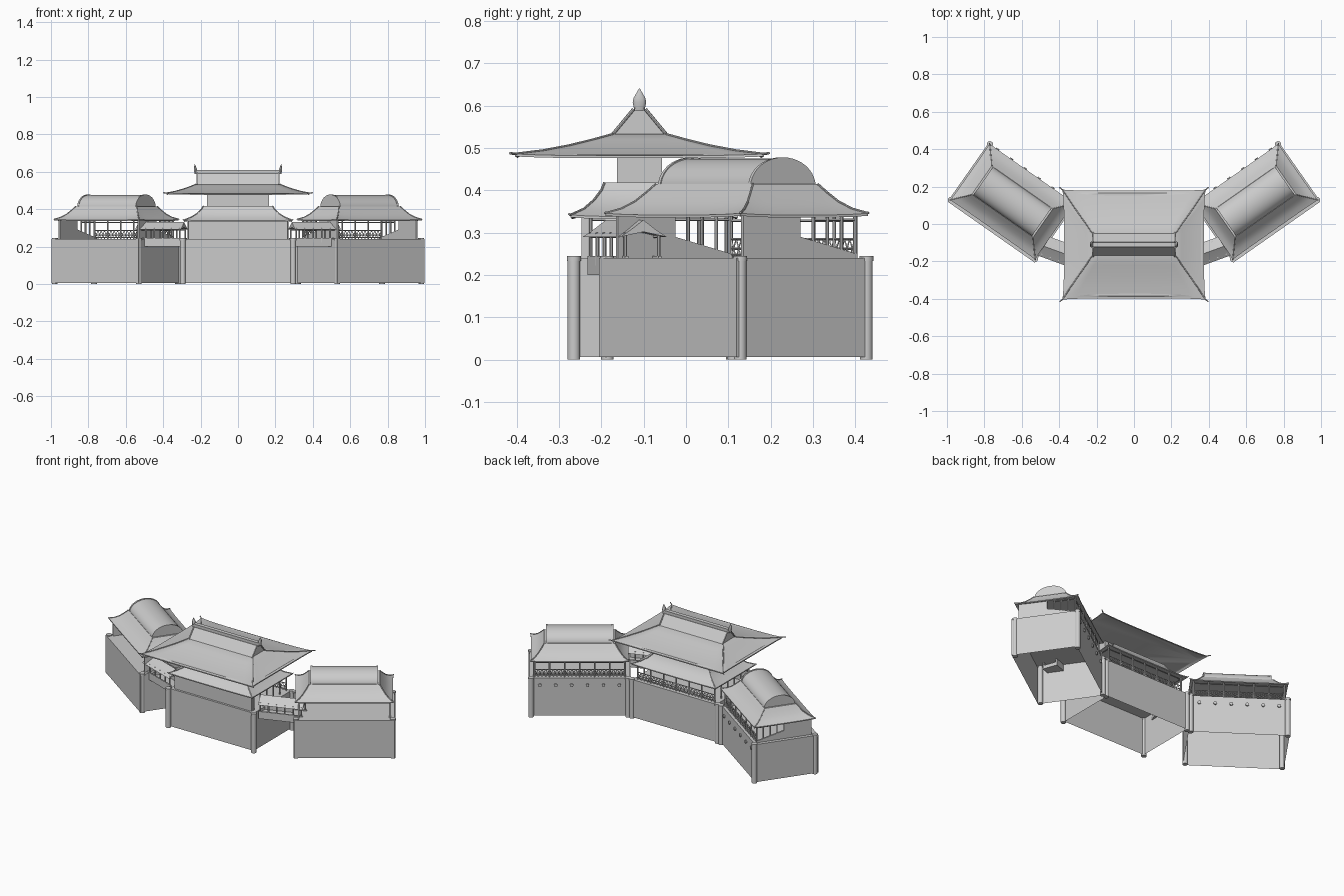
import bpy, bmesh, math
from mathutils import Matrix, Vector

if "Cube" in bpy.data.objects:
    bpy.data.objects.remove(bpy.data.objects["Cube"])

I = Matrix.Identity(4)


def finish(name, bm, M=I, smooth=False):
    bmesh.ops.recalc_face_normals(bm, faces=bm.faces)
    me = bpy.data.meshes.new(name)
    bm.to_mesh(me)
    bm.free()
    ob = bpy.data.objects.new(name, me)
    bpy.context.collection.objects.link(ob)
    ob.matrix_world = M
    if smooth:
        bpy.ops.object.select_all(action='DESELECT')
        ob.select_set(True)
        bpy.context.view_layer.objects.active = ob
        bpy.ops.object.shade_smooth_by_angle(angle=math.radians(35))
    return ob


def box(name, x0, x1, y0, y1, z0, z1, M=I, open_bottom=False):
    bm = bmesh.new()
    S = Matrix.Diagonal((x1 - x0, y1 - y0, z1 - z0, 1))
    T = Matrix.Translation(((x0 + x1) / 2, (y0 + y1) / 2, (z0 + z1) / 2))
    bmesh.ops.create_cube(bm, size=1, matrix=T @ S)
    if open_bottom:
        low = min(bm.faces, key=lambda f: f.calc_center_median().z)
        bmesh.ops.delete(bm, geom=[low], context='FACES_ONLY')
    return finish(name, bm, M)


def add_rod(bm, a, b, r, seg=6):
    a, b = Vector(a), Vector(b)
    R = (b - a).to_track_quat('Z', 'Y').to_matrix().to_4x4()
    bmesh.ops.create_cone(bm, cap_ends=True, segments=seg, radius1=r, radius2=r,
                          depth=(b - a).length, matrix=Matrix.Translation((a + b) / 2) @ R)


def columns(name, pts, M=I, r=0.015, top=0.245):
    bm = bmesh.new()
    for x, y in pts:
        add_rod(bm, (x, y, 0), (x, y, top - 0.006), r, 20)
        add_rod(bm, (x, y, top - 0.012), (x, y, top), r * 1.1, 20)
    finish(name, bm, M, True)


def prism(name, prof, x0, x1, M=I):
    # y-z profile extruded along x
    bm = bmesh.new()
    rings = [[bm.verts.new((x, y, z)) for y, z in prof] for x in (x0, x1)]
    n = len(prof)
    for i in range(n):
        j = (i + 1) % n
        bm.faces.new((rings[0][i], rings[0][j], rings[1][j], rings[1][i]))
    bm.faces.new(rings[0])
    bm.faces.new(rings[1][::-1])
    return finish(name, bm, M, True)


def hip_roof(name, prof, M=I, lift=0.004, flare=0.015, n=12, thick=0.006, inset=0.04, tip=0.006):
    # curved skirt roof: prof lists (half x, half y, z) from eave to top
    bm = bmesh.new()
    ex, ey, ez = prof[0]
    rows = [(ex - inset, ey - inset, ez + 0.004, 0), (ex, ey, ez - thick, 1)]
    rows += [(a, b, z, (1 - i / (len(prof) - 1)) ** 2) for i, (a, b, z) in enumerate(prof)]
    rings, corners = [], []
    for hx, hy, z, k in rows:
        pts = []
        for s in range(4):
            for i in range(n):
                t = -1 + 2 * i / n
                f = 1 + flare * k * abs(t) ** 6
                u = [(t, -1), (1, t), (-t, 1), (-1, -t)][s]
                pts.append((u[0] * hx * f, u[1] * hy * f, z + lift * k * abs(t) ** 4))
        rings.append([bm.verts.new(p) for p in pts])
        corners.append([Vector(pts[s * n]) for s in range(4)])
    for a, b in zip(rings, rings[1:]):
        for i in range(4 * n):
            j = (i + 1) % (4 * n)
            bm.faces.new((a[i], a[j], b[j], b[i]))
    bm.faces.new(rings[0])
    bm.faces.new(rings[-1])
    finish(name, bm, M, True)
    # raised hip ridges running out to the tips
    bm = bmesh.new()
    for s in range(4):
        path = [c[s] for c in corners[2:]]
        d = Vector((path[0].x, path[0].y, 0)).normalized()
        path.insert(0, path[0] + d * tip + Vector((0, 0, 0.002)))
        for a, b in zip(path, path[1:]):
            add_rod(bm, a, b, 0.003, 8)
    finish(name + "_hip_ridges", bm, M, True)


def gallery(name, a, b, n, M=I, z0=0.24, z1=0.34, rail=0.285, lattice=True):
    # posts, with an optional latticed balustrade, between two floor points
    bm = bmesh.new()
    P = [Vector((*a, 0)).lerp(Vector((*b, 0)), i / n) for i in range(n + 1)]
    Z = lambda p, z: (p.x, p.y, z)
    for p in P:
        add_rod(bm, Z(p, z0), Z(p, z1), 0.0045, 8)
    for z in (z0 + 0.008, (z0 + rail) / 2, rail, z1 - 0.012) if lattice else (z1 - 0.01,):
        add_rod(bm, Z(P[0], z), Z(P[-1], z), 0.003, 4)
    for p, q in zip(P, P[1:]) if lattice else ():
        for i in range(4):
            c, d = p.lerp(q, i / 4), p.lerp(q, (i + 1) / 4)
            add_rod(bm, Z(c, z0), Z(d, rail), 0.002, 4)
            add_rod(bm, Z(d, z0), Z(c, rail), 0.002, 4)
    finish(name, bm, M)


# ---- central hall (hollow, open-bottomed base) ----
C = Matrix.Translation((0, -0.075, 0))
box("hall_base", -0.29, 0.29, -0.185, 0.19, 0.006, 0.24, M=C, open_bottom=True)
columns("hall_corner_columns", [(sx * 0.295, y) for sx in (-1, 1) for y in (-0.19, 0.185)], C)
box("hall_front_wall", -0.265, 0.265, -0.172, -0.155, 0.24, 0.345, M=C)
gallery("hall_back_gallery", (-0.265, 0.17), (0.265, 0.17), 6, C)
for s, side in ((-1, "left"), (1, "right")):
    gallery("hall_gallery_" + side, (s * 0.265, -0.15), (s * 0.265, 0.17), 5, C, lattice=False)
hip_roof("lower_roof", [(0.285, 0.195, 0.338), (0.25, 0.165, 0.354), (0.217, 0.142, 0.376),
                        (0.195, 0.125, 0.4), (0.185, 0.118, 0.418)], C)

U = Matrix.Translation((0, -0.11, 0))
box("upper_storey", -0.165, 0.165, -0.053, 0.053, 0.41, 0.5, M=U)
hip_roof("upper_roof", [(0.375, 0.288, 0.482), (0.335, 0.225, 0.492), (0.295, 0.165, 0.505),
                        (0.255, 0.108, 0.52), (0.225, 0.062, 0.533)], U,
         inset=0.012, tip=0.02, flare=0.02)
prism("upper_gable", [(-0.063, 0.528), (-0.038, 0.56), (-0.014, 0.59),
                      (0.014, 0.59), (0.038, 0.56), (0.063, 0.528)], -0.215, 0.215, U)
box("main_ridge", -0.23, 0.23, -0.012, 0.012, 0.588, 0.608, M=U)
for s, side in ((-1, "left"), (1, "right")):
    # bulb-shaped ridge finial, flattened and leaning outwards
    bm = bmesh.new()
    prof = [(0.012, 0.588), (0.016, 0.608), (0.014, 0.618), (0.006, 0.632), (0.001, 0.641)]
    rings = [[bm.verts.new((s * (0.225 + (z - 0.588) * 0.12) + r * 0.55 * math.cos(a * math.pi / 6),
                            r * math.sin(a * math.pi / 6), z)) for a in range(12)] for r, z in prof]
    for p, q in zip(rings, rings[1:]):
        for i in range(12):
            bm.faces.new((p[i], p[i - 1], q[i - 1], q[i]))
    bm.faces.new(rings[-1])
    finish("ridge_finial_" + side, bm, U, True)
    # raised verges down the gable
    bm = bmesh.new()
    for t in (-1, 1):
        add_rod(bm, (s * 0.218, t * 0.063, 0.533), (s * 0.218, t * 0.014, 0.592), 0.004, 8)
    finish("gable_verge_" + side, bm, U, True)

# ---- side pavilions and bridges ----
HX, HY = 0.28, 0.186
for s, side in ((-1, "left"), (1, "right")):
    W = Matrix.Translation((s * 0.65, 0.12, 0)) @ Matrix.Rotation(s * math.radians(35), 4, 'Z')
    nm = lambda part: side + "_pavilion_" + part
    # base wraps the front columns; the rear columns stand proud
    box(nm("base"), -HX - 0.004, HX + 0.004, -HY - 0.013, HY - 0.006, 0.006, 0.24, M=W,
        open_bottom=True)
    columns(nm("corner_columns"), [(x * (HX - 0.006), y * (HY - 0.004))
                                   for x in (-1, 1) for y in (-1, 1)], W)
    gallery(nm("back_gallery"), (-0.255, 0.162), (0.255, 0.162), 6, W)
    for e, end in ((-1, "end_a_"), (1, "end_b_")):
        # solid front half, open rear half with a sloping parapet
        x0, x1 = e * 0.258 - 0.005, e * 0.258 + 0.005
        box(nm(end + "wall"), x0, x1, -0.165, 0, 0.24, 0.345, M=W)
        prism(nm(end + "parapet"), [(0, 0.24), (0, 0.29), (0.162, 0.25), (0.162, 0.24)], x0, x1, W)
        gallery(nm(end + "posts"), (e * 0.258, 0.04), (e * 0.258, 0.162), 3, W, lattice=False)
    # beam-end knobs along the back wall
    bm = bmesh.new()
    for i in range(6):
        x = -0.225 + 0.09 * i
        add_rod(bm, (x, HY - 0.02, 0.195), (x, HY + 0.002, 0.195), 0.01, 10)
    finish(nm("beam_ends"), bm, W, True)
    hip_roof(nm("roof"), [(0.275, 0.182, 0.342), (0.252, 0.155, 0.354), (0.232, 0.131, 0.372),
                          (0.214, 0.11, 0.395), (0.2, 0.093, 0.415)], W, flare=0.01, tip=0.002)
    # rounded barrel top with slightly thicker arch rims
    arc = lambda w, h: [(w * math.cos(a * math.pi / 20), 0.408 + h * math.sin(a * math.pi / 20))
                        for a in range(21)]
    prism(nm("barrel_top"), arc(0.092, 0.067), -0.185, 0.185, W)
    for e in (-1, 1):
        prism(nm("arch_rim_%d" % (e + 1)), arc(0.094, 0.07), e * 0.186 - 0.005, e * 0.186 + 0.005, W)

    # covered bridge to the hall
    B = Matrix.Translation((s * 0.41, -0.145, 0)) @ Matrix.Rotation(s * math.radians(20), 4, 'Z')
    box(side + "_bridge_deck", -0.13, 0.13, -0.045, 0.045, 0.2, 0.222, M=B)
    for e in (-1, 1):
        box(side + "_bridge_parapet_%d" % (e + 1), -0.13, 0.13, e * 0.042 - 0.004, e * 0.042 + 0.004,
            0.2, 0.245, M=B)
        gallery(side + "_bridge_posts_%d" % (e + 1), (-0.12, e * 0.042), (0.12, e * 0.042), 5, B,
                z0=0.222, z1=0.3, lattice=False)
    prism(side + "_bridge_roof", [(-0.058, 0.29), (-0.03, 0.308), (0, 0.33), (0.03, 0.308),
                                  (0.058, 0.29), (0.0, 0.302)], -0.13, 0.13, B)
